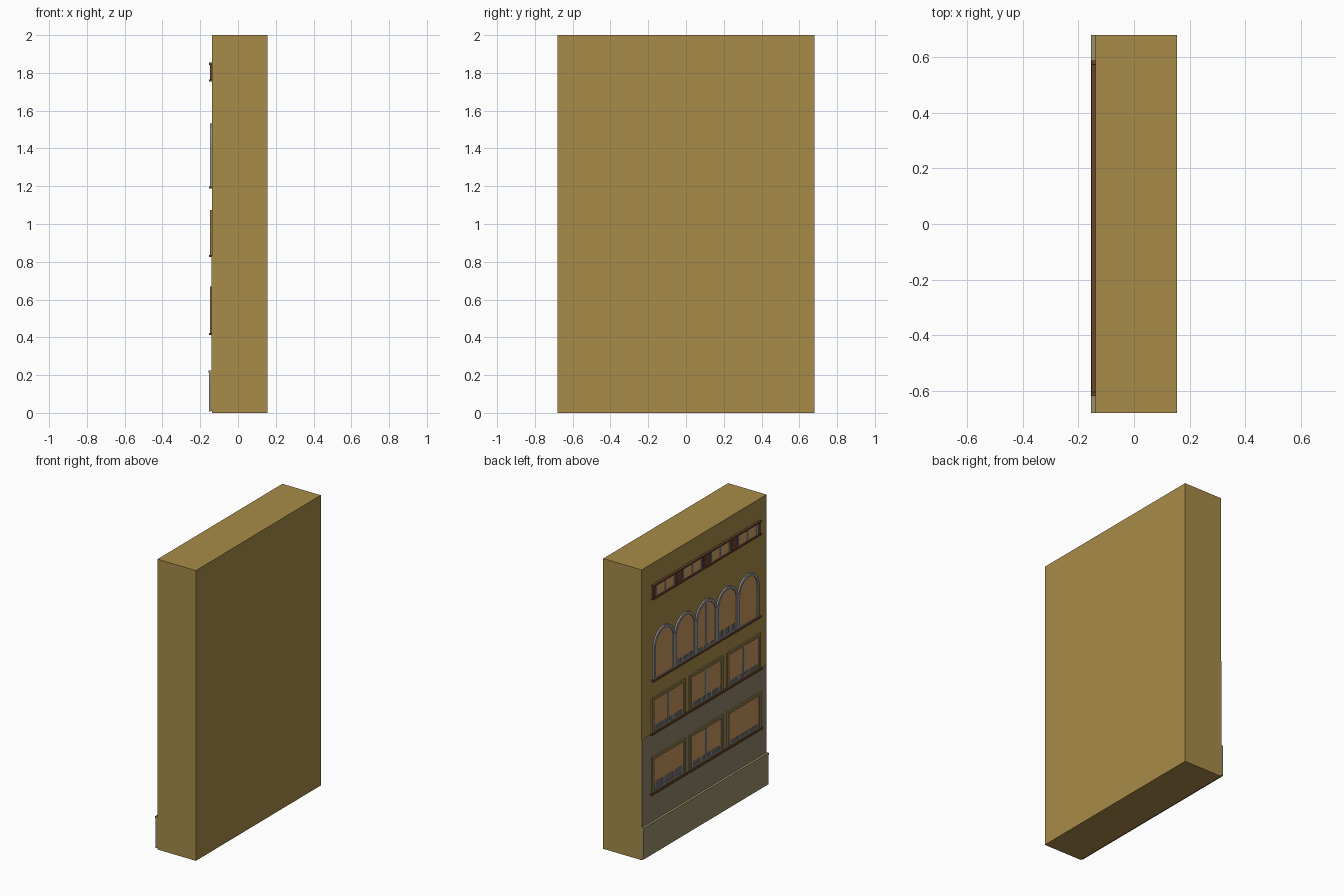
import bpy, bmesh, math

if "Cube" in bpy.data.objects:
    bpy.data.objects.remove(bpy.data.objects["Cube"])

def material(name, rgb):
    m = bpy.data.materials.new(name)
    m.diffuse_color = (*[(c / 255) ** 2.2 for c in rgb], 1)
    m.use_nodes = True
    m.node_tree.nodes["Principled BSDF"].inputs["Base Color"].default_value = m.diffuse_color
    return m

TAN = material("tan_plaster", (166, 138, 73))
STONE = material("stone", (142, 130, 106))
PLINTH = material("plinth_stone", (152, 143, 104))
OLIVE = material("olive_trim", (138, 122, 72))
BROWN = material("brown_wood", (108, 68, 48))
SLAT = material("shutter_wood", (176, 132, 82))
GREY = material("grey_frame", (150, 150, 155))
GLASS = material("glass", (110, 108, 105))

WALL = -0.138   # x of the facade wall; details stand out towards -x
YC = -0.015     # y centre of the window rows

def finish(bm, name, mat):
    bmesh.ops.recalc_face_normals(bm, faces=bm.faces)
    me = bpy.data.meshes.new(name)
    bm.to_mesh(me)
    bm.free()
    me.materials.append(mat)
    ob = bpy.data.objects.new(name, me)
    bpy.context.collection.objects.link(ob)
    return ob

def add_box(bm, x, y, z):
    v = bmesh.ops.create_cube(bm, size=1)["verts"]
    for p in v:
        p.co = [a[0] if c < 0 else a[1] for c, a in zip(p.co, (x, y, z))]

def box(name, x, y, z, mat):
    bm = bmesh.new()
    add_box(bm, x, y, z)
    return finish(bm, name, mat)

def relief(name, y, z, depth, mat):
    """Box standing out of the facade."""
    return box(name, (WALL - depth, WALL + 0.002), y, z, mat)

def extrude_ring(name, outer, inner, depth, mat):
    """Open or closed band between two (y, z) outlines, standing out of the facade."""
    bm = bmesh.new()
    faces = []
    n = len(outer)
    o = [bm.verts.new((WALL, *p)) for p in outer]
    i = [bm.verts.new((WALL, *p)) for p in inner]
    for k in range(n):
        j = (k + 1) % n
        faces.append(bm.faces.new((o[k], o[j], i[j], i[k])))
    r = bmesh.ops.extrude_face_region(bm, geom=faces)
    for g in r["geom"]:
        if isinstance(g, bmesh.types.BMVert):
            g.co.x -= depth
    return finish(bm, name, mat)

def rect(y0, y1, z0, z1):
    return [(y0, z0), (y1, z0), (y1, z1), (y0, z1)]

def slats(name, half_width, yc, z0, z1, pitch=0.0155):
    """Stack of sloping shutter slats; half_width(z) gives the row width."""
    bm = bmesh.new()
    n = max(1, round((z1 - z0) / pitch))
    h = (z1 - z0) / n
    for k in range(n):
        a = z0 + k * h
        b = a + h
        w0, w1 = half_width(a), half_width(b)
        pts = [[(WALL - d, yc + s * w, z) for d, w, z in
                ((0.0, w0, a), (0.0065, w0, a), (0.0025, w1, b), (0.0, w1, b))] for s in (-1, 1)]
        L, R = [[bm.verts.new(p) for p in side] for side in pts]
        bm.faces.new(L)
        bm.faces.new(R)
        for q in range(4):
            bm.faces.new((L[q], L[(q + 1) % 4], R[(q + 1) % 4], R[q]))
    finish(bm, name, SLAT)

def lower_panes(name, yc, hw, z0, z1):
    """Glass strip with grey bars, visible under the shutter."""
    relief(name + "_glass", (yc - hw, yc + hw), (z0, z1), 0.002, GLASS)
    bm = bmesh.new()
    for f in (-0.93, -0.33, 0.33, 0.93):
        c = yc + f * hw
        add_box(bm, (WALL - 0.005, WALL), (c - 0.008, c + 0.008), (z0, z1))
    add_box(bm, (WALL - 0.005, WALL), (yc - hw, yc + hw), (z0, z0 + 0.01))
    finish(bm, name + "_bars", GREY)

def square_window(name, yc, z0, z1, mullion, open_h):
    W = 0.182
    w = W - 0.02
    extrude_ring(name + "_frame", rect(yc - W, yc + W, z0, z1),
                 rect(yc - w, yc + w, z0 + 0.014, z1 - 0.018), 0.010, OLIVE)
    relief(name + "_sill", (yc - W - 0.012, yc + W + 0.012), (z0 - 0.006, z0 + 0.006), 0.015, BROWN)
    lower_panes(name, yc, w, z0 + 0.014, z0 + 0.014 + open_h)
    slats(name + "_shutter", lambda z: w, yc, z0 + 0.014 + open_h, z1 - 0.018)
    if mullion:
        relief(name + "_mullion", (yc - 0.009, yc + 0.009), (z0 + 0.014, z1 - 0.018), 0.008, GREY)

def arch(yc, r, z0, spring, n=16):
    return [(yc - r, z0), (yc + r, z0)] + [
        (yc + r * math.cos(math.pi * k / n), spring + r * math.sin(math.pi * k / n)) for k in range(n + 1)]

def arched_window(name, yc, open_h, mullion):
    R, r, z0, spring = 0.114, 0.096, 1.195, 1.418
    extrude_ring(name + "_frame", arch(yc, R, z0, spring), arch(yc, r, z0 + 0.008, spring), 0.011, GREY)
    def hw(z):
        return r if z <= spring else math.sqrt(max(1e-5, r * r - (z - spring) ** 2))
    if open_h:
        lower_panes(name, yc, r, z0 + 0.008, z0 + 0.008 + open_h)
    slats(name + "_shutter", hw, yc, z0 + 0.008 + open_h, spring + r - 0.001)
    if mullion:
        relief(name + "_mullion", (yc - 0.008, yc + 0.008), (z0, spring + r), 0.008, GREY)

# Main block, stone lower storey and plinth
box("building_block", (WALL, 0.155), (-0.68, 0.68), (0, 2), TAN)
relief("stone_storey", (-0.68, 0.68), (0.01, 0.83), 0.0012, STONE)
relief("base_board", (-0.68, 0.68), (0.01, 0.18), 0.007, STONE)
box("plinth_face", (-0.153, -0.145), (-0.68, 0.68), (0.008, 0.21), PLINTH)
box("plinth_top", (-0.145, WALL), (-0.68, 0.68), (0.18, 0.21), PLINTH)
box("plinth_cap", (-0.155, WALL), (-0.68, 0.68), (0.21, 0.225), PLINTH)

# Two rows of square shuttered windows
WALL -= 0.0012
for k, (m, h) in enumerate(((0, 0.06), (1, 0.04), (0, 0.03))):
    square_window(f"lower_window_{k+1}", YC + 0.41 * (1 - k), 0.418, 0.67, m, h)
WALL += 0.0012
for k, h in enumerate((0.035, 0.035, 0.03)):
    square_window(f"middle_window_{k+1}", YC + 0.41 * (1 - k), 0.83, 1.075, True, h)

# Row of arched windows on a common sill
for k, (h, m) in enumerate(((0, 0), (0.035, 0), (0.02, 1), (0.05, 0), (0, 0))):
    arched_window(f"arched_window_{k+1}", YC + 0.229 * (2 - k), h, m)
relief("arched_row_sill", (YC - 0.585, YC + 0.585), (1.187, 1.199), 0.016, BROWN)

# Attic band: ledges, wooden backing and four small windows
relief("attic_backing", (YC - 0.575, YC + 0.575), (1.765, 1.845), 0.003, BROWN)
for name, z in (("bottom", 1.76), ("top", 1.848)):
    relief(f"attic_{name}_ledge", (YC - 0.59, YC + 0.59), (z - 0.005, z + 0.006), 0.016, BROWN)
WALL -= 0.003
for k, y in enumerate((0.43, 0.135, -0.17, -0.465)):
    name = f"attic_window_{k+1}"
    slats(name + "_shutter", lambda z: 0.105, y, 1.768, 1.842, 0.013)
    for s in (-1, 0, 1):
        c = y + s * 0.098
        relief(f"{name}_bar_{s+2}", (c - 0.007, c + 0.007), (1.766, 1.843), 0.007, GREY)
# Posts between the attic windows
for k, y in enumerate((0.555, 0.2825, -0.0175, -0.3175, -0.585)):
    w = 0.012 if k in (0, 4) else 0.036
    relief(f"attic_post_{k+1}", (y - w, y + w), (1.764, 1.845), 0.008, BROWN)
WALL += 0.003
